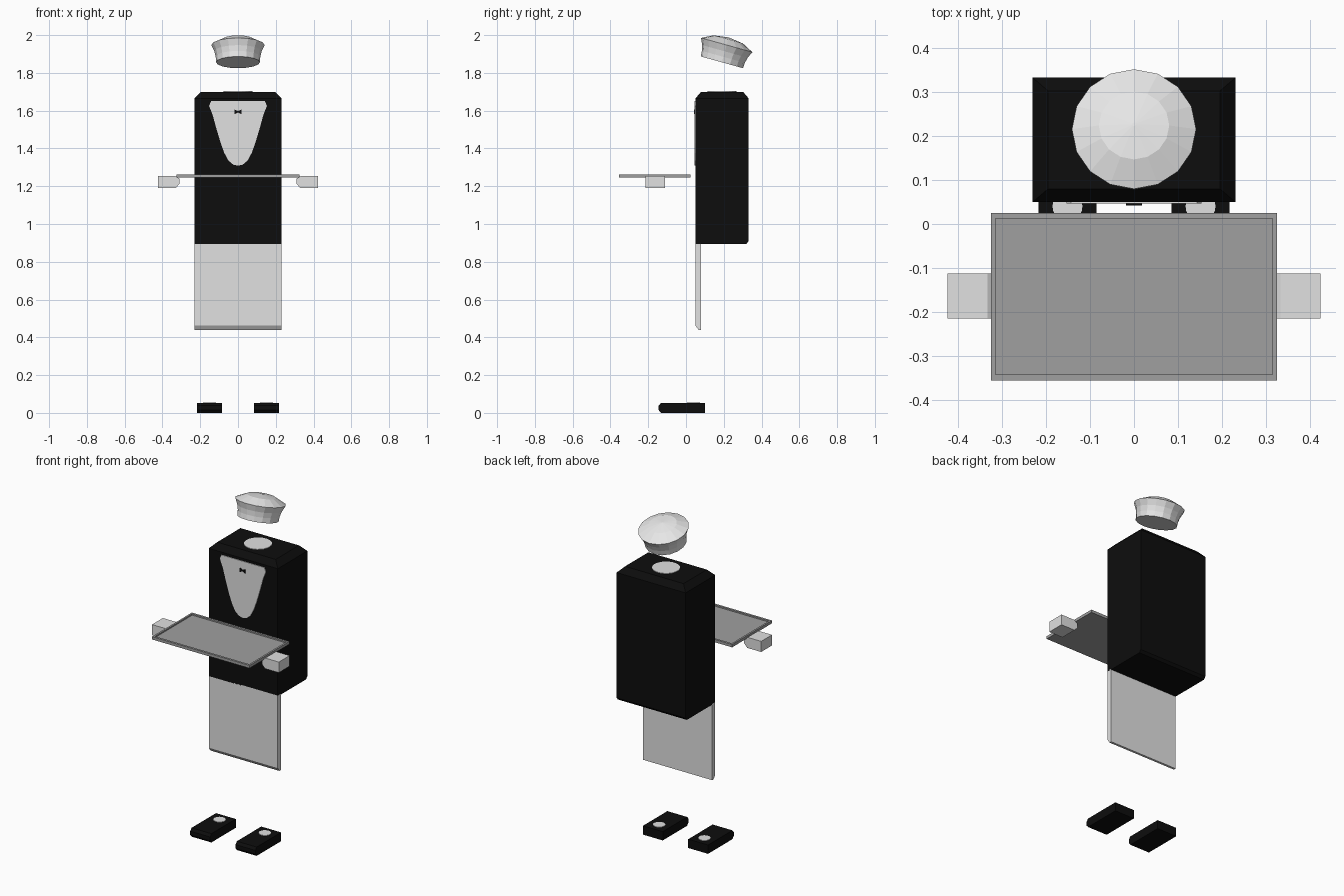
import bpy, bmesh, math
from mathutils import Matrix

if "Cube" in bpy.data.objects:
    bpy.data.objects.remove(bpy.data.objects["Cube"])


def material(name, v):
    m = bpy.data.materials.new(name)
    m.diffuse_color = (v, v, v, 1)
    m.use_nodes = True
    m.node_tree.nodes["Principled BSDF"].inputs["Base Color"].default_value = m.diffuse_color
    return m


BLACK = material("black_cloth", 0.004)
WHITE = material("white_cloth", 0.75)
HAT = material("hat_white", 0.9)
GREY = material("tray_grey", 0.35)


def loft(name, rings, mat, matrix=Matrix()):
    """Join rings of equal point count with quads and cap both ends."""
    bm = bmesh.new()
    vs = [[bm.verts.new(p) for p in r] for r in rings]
    n = len(rings[0])
    for a, b in zip(vs, vs[1:]):
        for i in range(n):
            j = (i + 1) % n
            bm.faces.new((a[i], a[j], b[j], b[i]))
    bm.faces.new(vs[0][::-1])
    bm.faces.new(vs[-1])
    bm.transform(matrix)
    bmesh.ops.recalc_face_normals(bm, faces=bm.faces)
    me = bpy.data.meshes.new(name)
    bm.to_mesh(me)
    bm.free()
    me.materials.append(mat)
    ob = bpy.data.objects.new(name, me)
    bpy.context.collection.objects.link(ob)
    return ob


def rect(hx, y0, y1, z):
    return [(-hx, y0, z), (hx, y0, z), (hx, y1, z), (-hx, y1, z)]


def circle(r, z, n=16, x=0, y=0):
    return [(x + r * math.cos(2 * math.pi * i / n),
             y + r * math.sin(2 * math.pi * i / n), z) for i in range(n)]


def along_x(name, prof, x0, x1, mat):
    return loft(name, [[(x, y, z) for y, z in prof] for x in (x0, x1)], mat)


def along_y(name, prof, y0, y1, mat):
    return loft(name, [[(x, y, z) for x, z in prof] for y in (y0, y1)], mat)


# jacket torso with chamfered top
loft("jacket", [rect(0.23, 0.05, 0.32, 0.895), rect(0.23, 0.05, 0.332, 0.91),
                rect(0.23, 0.05, 0.332, 1.665), rect(0.195, 0.08, 0.302, 1.70)], BLACK)

# neck opening on top of the jacket
loft("neck_opening", [circle(0.077, z, 24, 0, 0.19) for z in (1.698, 1.703)], WHITE)

# shirt front: rounded tapering bib, and a small bow tie
half = [(0.143, 1.65), (0.153, 1.625), (0.135, 1.58), (0.113, 1.50), (0.092, 1.43),
        (0.072, 1.375), (0.05, 1.335), (0.025, 1.314)]
bib = half + [(0, 1.309)] + [(-x, z) for x, z in reversed(half)]
along_y("shirt_front", bib, 0.046, 0.051, WHITE)
along_y("bow_tie", [(-0.018, 1.582), (0, 1.59), (0.018, 1.582),
                    (0.018, 1.606), (0, 1.598), (-0.018, 1.606)], 0.042, 0.047, BLACK)

# apron, cut away at the lower front edge
along_x("apron", [(0.05, 0.90), (0.08, 0.90), (0.08, 0.44), (0.066, 0.44), (0.05, 0.463)],
        -0.23, 0.23, WHITE)

# serving tray with a raised rim
loft("tray", [rect(0.325, -0.355, 0.025, 1.245), rect(0.325, -0.355, 0.025, 1.262),
              rect(0.314, -0.342, 0.012, 1.262), rect(0.314, -0.342, 0.012, 1.254)], GREY)

# mirrored hands and shoes
for side, s in (("left", -1), ("right", 1)):
    hand = [(0.31, 1.212), (0.33, 1.191), (0.423, 1.191), (0.423, 1.255),
            (0.333, 1.255), (0.31, 1.24)]
    along_y(side + "_hand", [(s * x, z) for x, z in hand], -0.215, -0.112, WHITE)
    along_x(side + "_shoe", [(0.10, 0), (0.10, 0.053), (-0.132, 0.053), (-0.145, 0.038),
                             (-0.145, 0.015), (-0.132, 0)], s * 0.085, s * 0.217, BLACK)
    loft(side + "_shoe_opening",
         [circle(0.034, z, 20, s * 0.151, 0.04) for z in (0.051, 0.056)], WHITE)

# floating hat, flared and tilted back
tilt = Matrix.Translation((0, 0.19, 1.856)) @ Matrix.Rotation(math.radians(-15.5), 4, "X")
loft("hat", [circle(r, z) for r, z in ((0.116, 0), (0.118, 0.03), (0.125, 0.06), (0.141, 0.095),
                                       (0.08, 0.126), (0.004, 0.136))], HAT, tilt)
